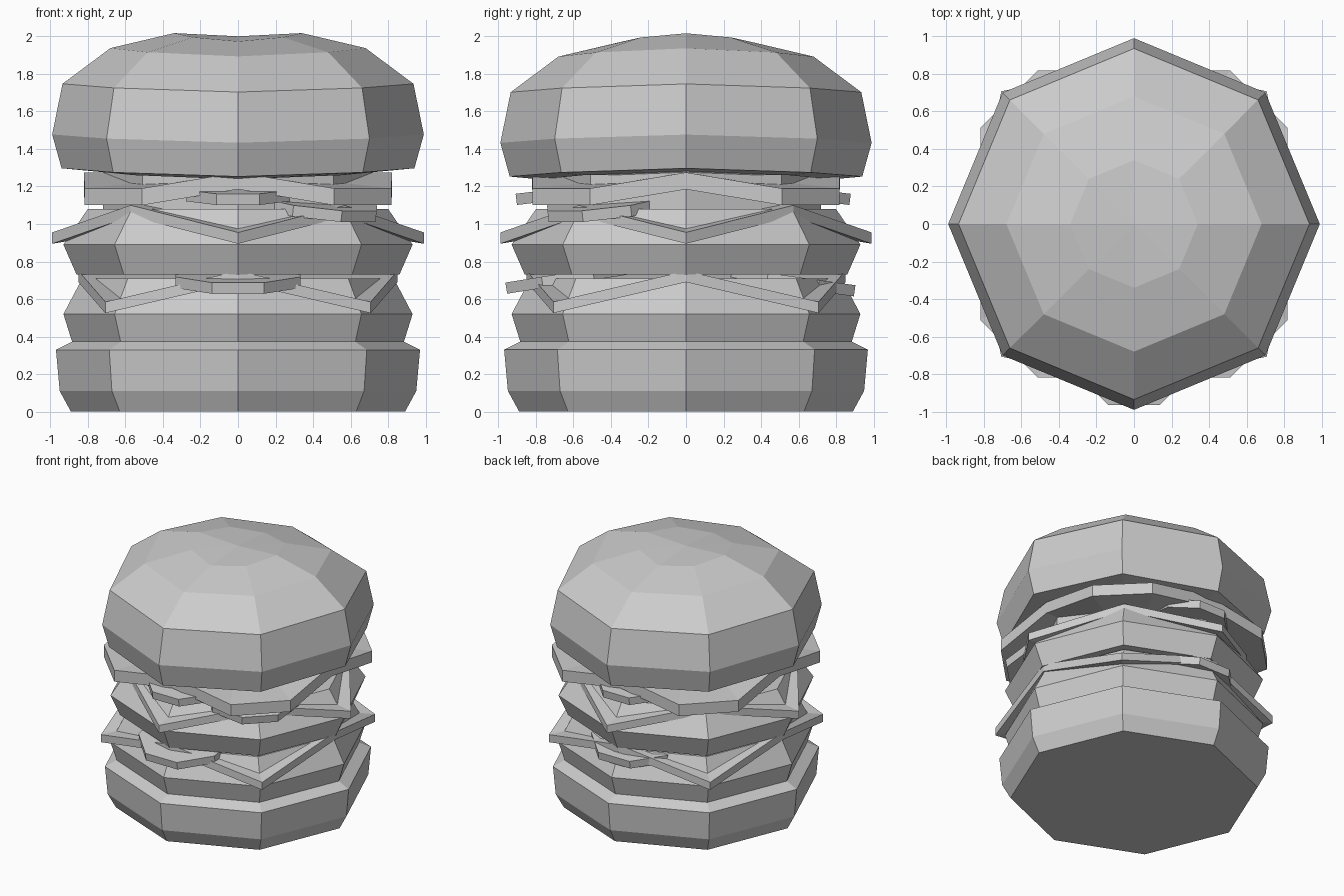
import bpy, bmesh
from math import cos, sin, pi, radians
from mathutils import Matrix, Vector

cube = bpy.data.objects.get("Cube")
if cube:
    bpy.data.objects.remove(cube)

grey = bpy.data.materials.new("plain_grey")
grey.use_nodes = True
colour = (0.6, 0.6, 0.6, 1)
grey.diffuse_color = colour
grey.node_tree.nodes["Principled BSDF"].inputs["Base Color"].default_value = colour


def finish(name, bm):
    bmesh.ops.recalc_face_normals(bm, faces=bm.faces[:])
    mesh = bpy.data.meshes.new(name)
    bm.to_mesh(mesh)
    bm.free()
    mesh.materials.append(grey)
    obj = bpy.data.objects.new(name, mesh)
    bpy.context.collection.objects.link(obj)
    return obj


def stack(name, profile, saddle=0.0, top=None):
    """Eight-sided solid from (radius, height) rings; saddle lifts the x sides."""
    bm = bmesh.new()
    rings = []
    for r, z in profile:
        rings.append([bm.verts.new((r * cos(a), r * sin(a), z + saddle * cos(2 * a)))
                      for a in (i * pi / 4 for i in range(8))])
    for low, high in zip(rings, rings[1:]):
        for i in range(8):
            j = (i + 1) % 8
            bm.faces.new((low[i], low[j], high[j], high[i]))
    bm.faces.new(rings[0])
    if top is None:
        bm.faces.new(rings[-1])
    else:
        tip = bm.verts.new((0, 0, top))
        for i in range(8):
            bm.faces.new((rings[-1][i], rings[-1][(i + 1) % 8], tip))
    return finish(name, bm)


def sheet(name, outline, centre_z, thick):
    """Draped slice: one quarter outline of (angle, radius, height) repeated."""
    bm = bmesh.new()
    points = [(a + 90 * q, r, z) for q in range(4) for a, r, z in outline]
    layers = []
    for drop in (0, thick):
        centre = bm.verts.new((0, 0, centre_z - drop))
        rim = [bm.verts.new((r * cos(radians(a)), r * sin(radians(a)), z - drop))
               for a, r, z in points]
        layers.append(rim)
        for i in range(len(rim)):
            bm.faces.new((rim[i - 1], rim[i], centre))
    a, b = layers
    for i in range(len(a)):
        bm.faces.new((a[i - 1], a[i], b[i], b[i - 1]))
    return finish(name, bm)


def pickle(name, angle, distance, z, radius, tilt):
    """Small thick disc that leans outward over the edge."""
    bm = bmesh.new()
    bmesh.ops.create_cone(bm, cap_ends=True, segments=8, radius1=radius,
                          radius2=radius, depth=0.06)
    place = (Matrix.Rotation(radians(angle), 4, 'Z')
             @ Matrix.Translation(Vector((distance, 0, z)))
             @ Matrix.Rotation(radians(tilt), 4, 'Y')
             @ Matrix.Rotation(pi / 8, 4, 'Z'))
    bm.transform(place)
    return finish(name, bm)


# Buns
stack("bottom_bun", [(0.89, 0), (0.95, 0.11), (0.97, 0.33), (0.87, 0.38)])
stack("top_bun", [(0.78, 1.26), (0.94, 1.275), (0.99, 1.455), (0.935, 1.725),
                  (0.68, 1.915), (0.34, 1.995)], 0.022, 2.0)

# Patties
stack("lower_patty", [(0.88, 0.36), (0.93, 0.52), (0.83, 0.71)])
stack("upper_patty", [(0.86, 0.73), (0.93, 0.89), (0.8, 1.08)])

# Draped slices: square, turned square, and square with cut corners
sheet("lower_cheese", [(0, 0.85, 0.75), (45, 1.0, 0.585)], 0.75, 0.06)
sheet("upper_cheese", [(0, 0.99, 0.955), (45, 0.81, 1.10)], 1.12, 0.06)
sheet("top_slice", [(0, 0.82, 1.275), (32, 0.965, 1.19), (58, 0.965, 1.19)], 1.28, 0.09)
stack("filling_core", [(0.72, 1.05), (0.72, 1.28)])

# Pickles
pickle("front_upper_pickle", -90, 0.63, 1.165, 0.3, 7)
pickle("back_upper_pickle", 90, 0.6, 1.165, 0.3, 7)
pickle("corner_pickle", -45, 0.6, 1.09, 0.34, 9)
pickle("front_lower_pickle", -90, 0.63, 0.71, 0.36, 9)
pickle("back_lower_pickle", 90, 0.57, 0.69, 0.36, 8)
